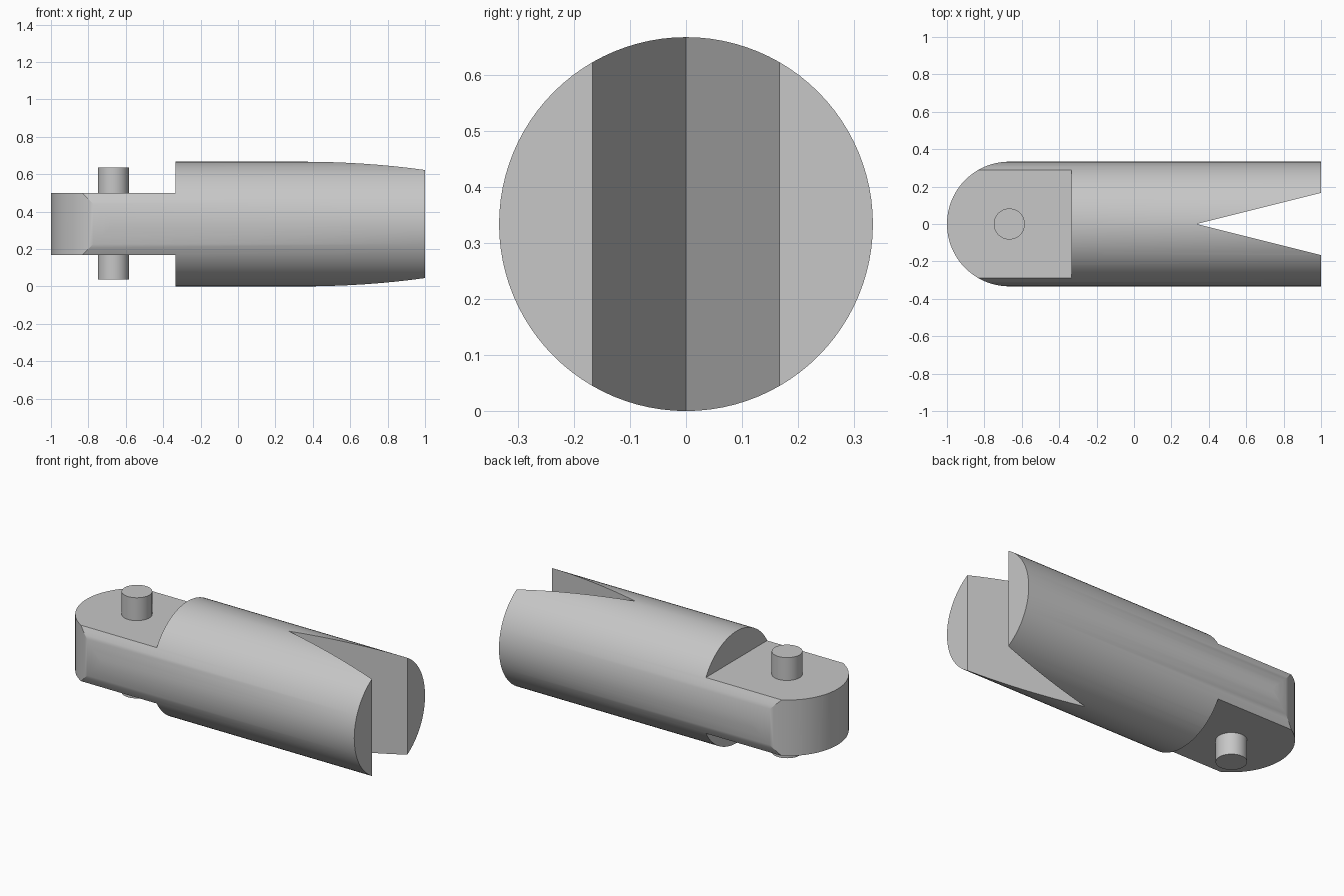
import bpy, bmesh, math

default = bpy.data.objects.get("Cube")
if default:
    bpy.data.objects.remove(default, do_unlink=True)

R = 1 / 3          # body radius, also the height of its axis
PIVOT = -1 + R     # x of the pin and of the rounded end

steel = bpy.data.materials.new("light_grey_metal")
steel.use_nodes = True
grey = (0.57, 0.57, 0.57, 1)
steel.diffuse_color = grey
steel.node_tree.nodes["Principled BSDF"].inputs["Base Color"].default_value = grey


def cylinder(name, radius, length, location, rotation=(0, 0, 0), sides=96):
    bpy.ops.mesh.primitive_cylinder_add(vertices=sides, radius=radius, depth=length,
                                        location=location, rotation=rotation)
    obj = bpy.context.object
    obj.name = name
    obj.data.materials.append(steel)
    return obj


def prism(name, outline, z0, z1):
    """Extrude a counter-clockwise plan outline from z0 up to z1."""
    bm = bmesh.new()
    face = bm.faces.new([bm.verts.new((x, y, z0)) for x, y in outline])
    side = bmesh.ops.extrude_face_region(bm, geom=[face])["geom"]
    top = [v for v in side if isinstance(v, bmesh.types.BMVert)]
    bmesh.ops.translate(bm, verts=top, vec=(0, 0, z1 - z0))
    bmesh.ops.recalc_face_normals(bm, faces=bm.faces)
    mesh = bpy.data.meshes.new(name)
    bm.to_mesh(mesh)
    bm.free()
    mesh.materials.append(steel)
    obj = bpy.data.objects.new(name, mesh)
    bpy.context.collection.objects.link(obj)
    obj.hide_render = True
    return obj


def cut(target, cutter, operation):
    mod = target.modifiers.new(cutter.name, "BOOLEAN")
    mod.object, mod.operation, mod.solver = cutter, operation, "EXACT"
    bpy.ops.object.select_all(action="DESELECT")
    bpy.context.view_layer.objects.active = target
    target.select_set(True)
    bpy.ops.object.modifier_apply(modifier=mod.name)
    bpy.data.objects.remove(cutter, do_unlink=True)


def smooth(obj):
    bpy.ops.object.select_all(action="DESELECT")
    bpy.context.view_layer.objects.active = obj
    obj.select_set(True)
    bpy.ops.object.shade_smooth_by_angle(angle=math.radians(25))


# Round bar lying along x
body = cylinder("body", R, 2, (0, 0, R), (0, math.pi / 2, 0))

# Plan outline: half-round end on the left, V notch on the right
steps = 48
arc = [(PIVOT + R * math.cos(a), R * math.sin(a))
       for a in (math.pi * (0.5 + i / steps) for i in range(steps + 1))]
far, wide = 1.2, 0.5
notch_half = (far - R) / 4
outline = ([(PIVOT, wide)] + arc + [(PIVOT, -wide), (far, -wide), (far, -notch_half),
           (R, 0), (far, notch_half), (far, wide)])
cut(body, prism("plan_cutter", outline, -0.2, 1), "INTERSECT")

# Flat tongue: remove the bar above and below it
slab = [(-1.2, -wide), (-R, -wide), (-R, wide), (-1.2, wide)]
cut(body, prism("upper_cutter", slab, R * 1.5, 1), "DIFFERENCE")
cut(body, prism("lower_cutter", slab, -0.2, R * 0.5), "DIFFERENCE")
smooth(body)

# Pin through the tongue
pin = cylinder("hinge_pin", 0.083, 0.6, (PIVOT, 0, R + 0.003), sides=48)
smooth(pin)
